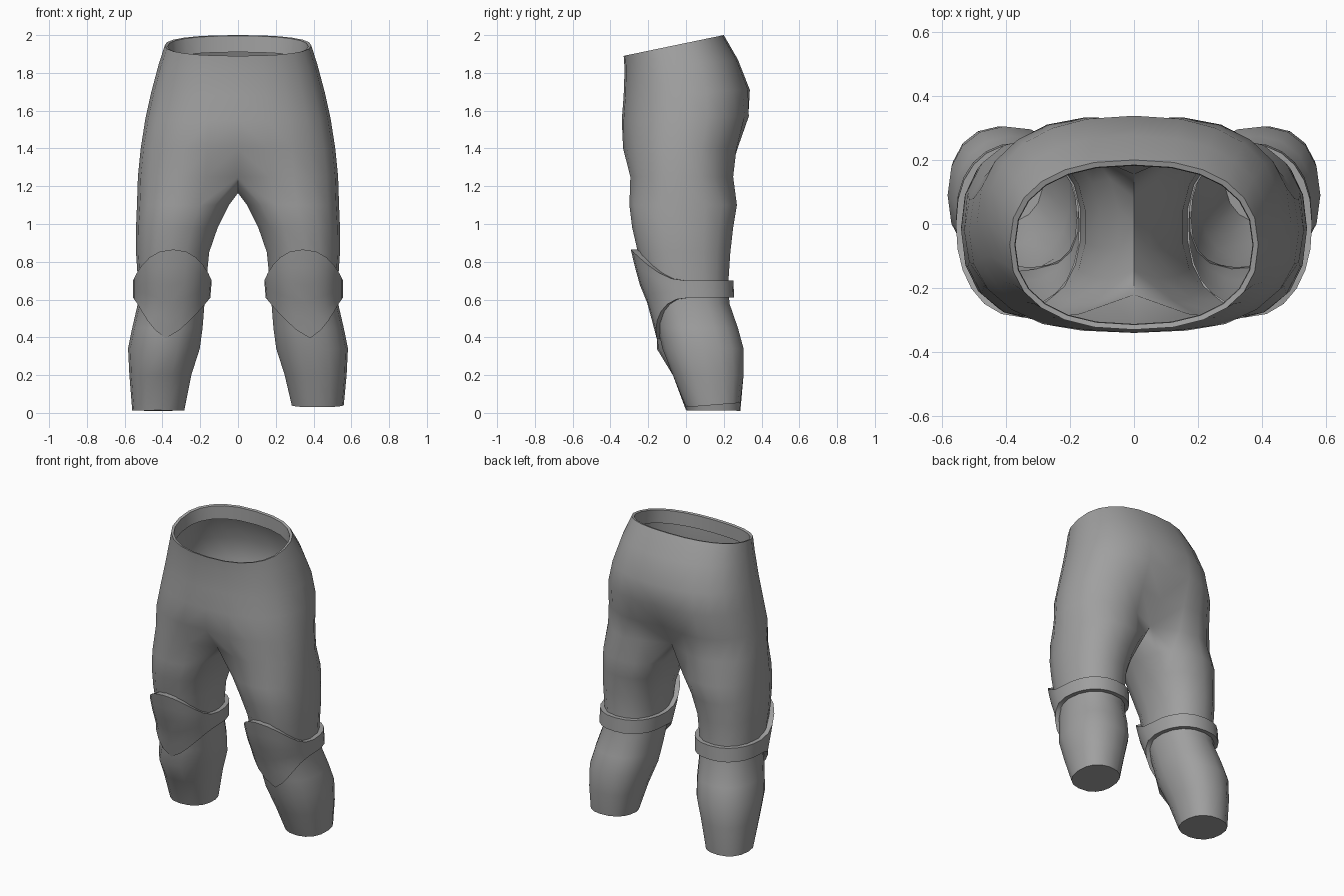
import bpy, bmesh, math
from math import sin, cos, pi, radians

if "Cube" in bpy.data.objects:
    bpy.data.objects.remove(bpy.data.objects["Cube"])

grey = bpy.data.materials.new("cloth_grey")
grey.diffuse_color = (0.35, 0.35, 0.35, 1)
grey.use_nodes = True
grey.node_tree.nodes["Principled BSDF"].inputs["Base Color"].default_value = grey.diffuse_color

# hips: z front, z back, half width, y front, y back, crease front, crease back
HIPS = [(1.89, 2.00, .388, -.33, .20, 0, 0),
        (1.82, 1.87, .42, -.325, .275, 0, 0),
        (1.68, 1.71, .46, -.33, .338, 0, 0),
        (1.55, 1.57, .49, -.34, .35, 0, .02),
        (1.40, 1.40, .515, -.35, .305, .02, .06),
        (1.25, 1.25, .53, -.33, .285, .11, .13)]
# leg: z, inner x, outer x, y front, y back
LEG = [(1.10, .045, .535, -.30, .27), (.98, .105, .54, -.285, .25),
       (.85, .15, .54, -.255, .235), (.70, .165, .53, -.225, .225),
       (.58, .175, .53, -.18, .23), (.45, .185, .56, -.15, .275),
       (.34, .20, .582, -.125, .305), (.20, .245, .575, -.07, .305),
       (.03, .283, .56, 0, .288)]
HALF, SEAM = 12, 4


def power(v, e):
    return math.copysign(abs(v) ** e, v)


def section(z):
    """Leg bounds interpolated at height z."""
    for a, b in zip(LEG, LEG[1:]):
        if b[0] <= z <= a[0]:
            t = (a[0] - z) / (a[0] - b[0])
            return [p + (q - p) * t for p, q in zip(a, b)][1:]
    return LEG[-1][1:]


def leg_point(z, ang, grow=0):
    x0, x1, y0, y1 = section(z)
    return ((x0 + x1) / 2 + ((x1 - x0) / 2 + grow) * power(cos(ang), .88),
            (y0 + y1) / 2 + ((y1 - y0) / 2 + grow) * power(sin(ang), .88), z)


def hip_ring(row, inset=0, drop=0):
    """Half ring from the front centre round the side to the back centre."""
    zf, zb, w, yf, yb, cf, cb = row
    pts = []
    for i in range(HALF + 1):
        t = pi * i / HALF
        c = -power(cos(t), .85)
        y = (yf + yb) / 2 + ((yb - yf) / 2 - inset) * c
        k = max(0, 1 - min(i, HALF - i) / 1.6)
        y += k * (cf if i < HALF / 2 else -cb)
        x = 0 if i in (0, HALF) else (w - inset) * power(sin(t), .85)
        z = zf + (zb - zf) * (c + 1) / 2 - drop
        pts.append((x, y, z))
    return pts


def loft(bm, a, b, closed):
    n = len(a)
    for i in range(n if closed else n - 1):
        j = (i + 1) % n
        bm.faces.new((a[i], a[j], b[j], b[i]))


def finish(bm, name, angle):
    bmesh.ops.remove_doubles(bm, verts=bm.verts, dist=.0005)
    bmesh.ops.recalc_face_normals(bm, faces=bm.faces)
    # keep the outer side facing outward on the open shell
    side = max(bm.faces, key=lambda f: f.calc_center_median().x)
    if side.normal.x < 0:
        bmesh.ops.reverse_faces(bm, faces=bm.faces)
    me = bpy.data.meshes.new(name)
    bm.to_mesh(me)
    bm.free()
    me.materials.append(grey)
    ob = bpy.data.objects.new(name, me)
    bpy.context.collection.objects.link(ob)
    bpy.ops.object.select_all(action='DESELECT')
    ob.select_set(True)
    bpy.context.view_layer.objects.active = ob
    bpy.ops.object.shade_smooth_by_angle(angle=radians(angle))


# trousers: hips splitting into two closed legs
bm = bmesh.new()
for s in (1, -1):
    def ring(pts):
        return [bm.verts.new((s * x, y, z)) for x, y, z in pts]
    # waist lip, then the hip shell
    rows = [hip_ring(HIPS[0], .018, .09), hip_ring(HIPS[0], .016, .004)]
    rows = [ring(r) for r in rows + [hip_ring(h) for h in HIPS]]
    for a, b in zip(rows, rows[1:]):
        loft(bm, a, b, False)
    # crotch seam closes the top of the leg
    last = rows[-1]
    yf, yb = last[0].co.y, last[-1].co.y
    seam = []
    for k in range(1, SEAM + 1):
        t = k / (SEAM + 1)
        seam.append((0, yb + (yf - yb) * t, 1.25 - .09 * sin(pi * t)))
    prev = last + ring(seam)
    for row in LEG:
        pts = []
        for i in range(HALF + 1 + SEAM):
            a = radians(-130 + 260 * i / HALF) if i <= HALF else \
                radians(130 + 100 * (i - HALF) / (SEAM + 1))
            x, y, z = leg_point(row[0], a)
            if row[0] < .1:                       # tilted hems
                z = .03 + .08 * y if s > 0 else .014 - .01 * y
            if s < 0 and row[0] == .34 and sin(a) < -.85:
                y -= .03                          # shin bump
            pts.append((x, y, z))
        cur = ring(pts)
        loft(bm, prev, cur, True)
        prev = cur
    bm.faces.new(prev)
finish(bm, "trousers", 50)

# knee pads: pointed front plates tapering to a band behind the knee
N, ROWS = 24, 5
for s, label in ((1, "right"), (-1, "left")):
    bm = bmesh.new()
    grid = []
    for r in range(-1, ROWS + 2):
        t = min(max(r / ROWS, 0), 1)
        line = []
        for i in range(N):
            a = 2 * pi * i / N - pi / 2
            front = max(0, -sin(a))
            up = front ** 2
            down = 1 - abs(cos(a)) ** 1.2 if sin(a) < 0 else 0
            top, low = .70 + .165 * up, .61 - .215 * down
            z = top + (low - top) * t
            grow = .026 + .008 * up * (1 - t) - .008 * down * t
            if r < 0 or r > ROWS:
                grow = -.006                      # edge tucked into the leg
            x, y, z = leg_point(z, a, grow)
            line.append(bm.verts.new((s * x, y, z)))
        grid.append(line)
    for a, b in zip(grid, grid[1:]):
        loft(bm, a, b, True)
    finish(bm, label + "_knee_pad", 45)
